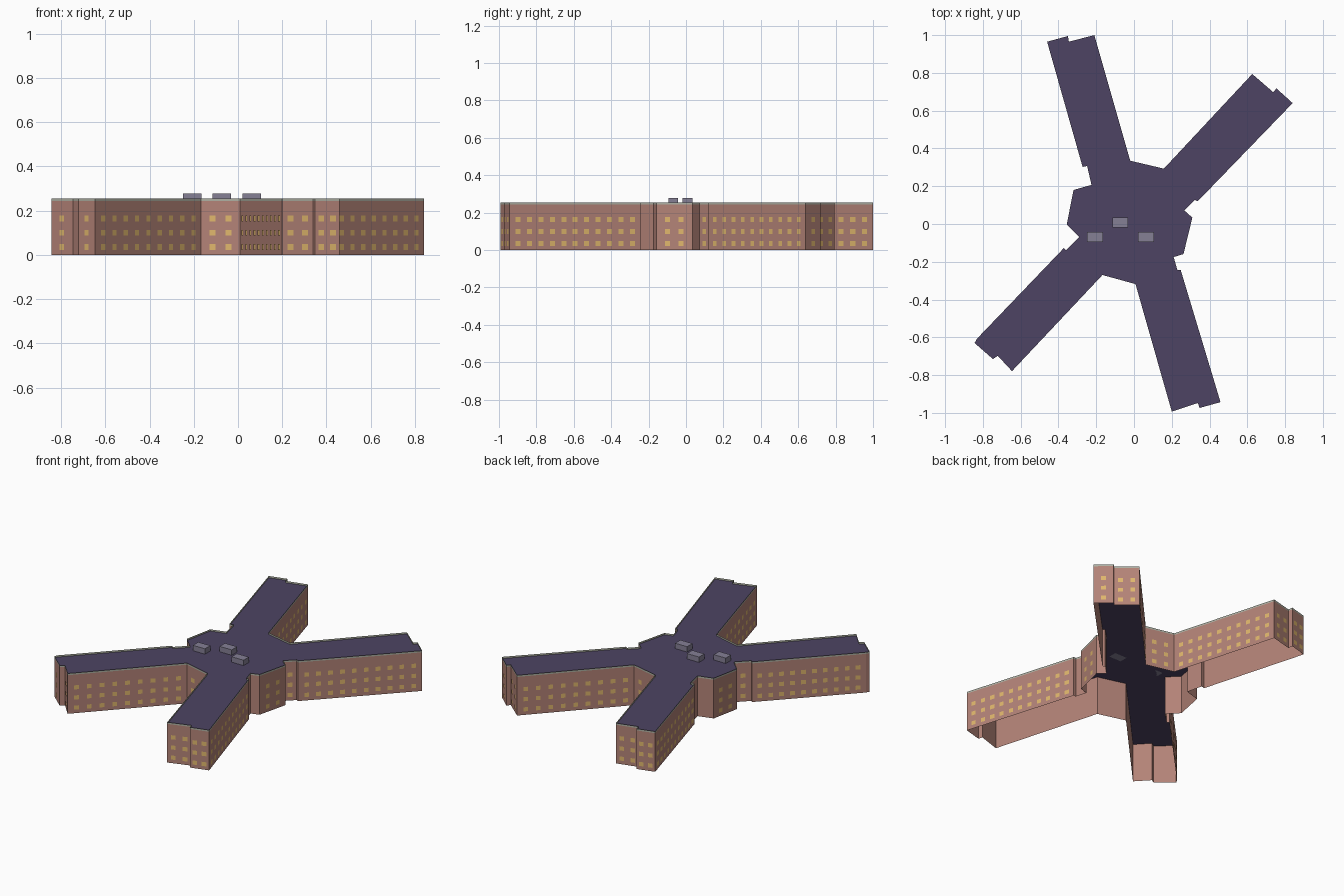
import bpy
from mathutils import Vector

cube = bpy.data.objects.get("Cube")
if cube:
    bpy.data.objects.remove(cube, do_unlink=True)

ROOF_Z, TOP_Z = 0.244, 0.255
FLOORS = (0.036, 0.1, 0.164)
WIN_W, WIN_H = 0.028, 0.026

# Clockwise outline: x, y, and window columns on the wall to the next corner
OUTLINE = [
    # back left wing end and inner side
    (-.46, .965, 2), (-.35, .995, 0), (-.345, .965, 2), (-.21, 1, 10),
    # back centre wall and back right wing
    (-.02, .335, 2), (.158, .293, 9), (.626, .794, 2), (.737, .698, 0),
    (.754, .718, 1), (.84, .64, 10), (.337, .12, 0), (.322, .127, 1),
    # right centre wall and front right wing
    (.266, .072, 0), (.309, .034, 2), (.262, -.159, 0), (.21, -.175, 0),
    (.23, -.245, 0), (.247, -.243, 11), (.458, -.943, 2), (.347, -.974, 0),
    (.338, -.948, 2), (.2, -.993, 10),
    # front centre wall and front left wing
    (.008, -.318, 2), (-.167, -.27, 9), (-.646, -.779, 1), (-.721, -.698, 0),
    (-.747, -.715, 1), (-.844, -.63, 0), (-.832, -.608, 10),
    (-.372, -.128, 0), (-.36, -.139, 1),
    # left centre wall
    (-.289, -.069, 0), (-.356, -.002, 2), (-.32, .18, 0), (-.225, .207, 0),
    (-.248, .307, 0), (-.272, .302, 11),
]


def material(name, rgb):
    mat = bpy.data.materials.new(name)
    mat.use_nodes = True
    mat.diffuse_color = (*rgb, 1)
    bsdf = next(n for n in mat.node_tree.nodes if n.type == 'BSDF_PRINCIPLED')
    bsdf.inputs["Base Color"].default_value = (*rgb, 1)
    bsdf.inputs["Roughness"].default_value = 0.8
    return mat


def mesh_object(name, verts, faces, mat):
    mesh = bpy.data.meshes.new(name)
    mesh.from_pydata(verts, [], faces)
    mesh.materials.append(mat)
    obj = bpy.data.objects.new(name, mesh)
    bpy.context.collection.objects.link(obj)
    return obj


def band(name, low, high, mat):
    """Open ring of wall faces following the outline."""
    n = len(OUTLINE)
    verts = [(x, y, z) for z in (low, high) for x, y, _ in OUTLINE]
    faces = [((i + 1) % n, i, n + i, n + (i + 1) % n) for i in range(n)]
    return mesh_object(name, verts, faces, mat)


brick = material("pink brick", (0.45, 0.225, 0.185))
roofing = material("dark purple roofing", (0.075, 0.057, 0.125))
glass = material("warm yellow windows", (0.74, 0.47, 0.15))
stone = material("pale stone trim", (0.42, 0.43, 0.36))
metal = material("grey roof units", (0.235, 0.215, 0.3))

# Walls, parapet trim and roof; the underside stays open
band("outer_walls", 0, ROOF_Z, brick)
band("parapet_trim", ROOF_Z, TOP_Z, stone)
mesh_object("flat_roof", [(x, y, ROOF_Z) for x, y, _ in reversed(OUTLINE)],
            [tuple(range(len(OUTLINE)))], roofing)

# Windows: thin plates in rows on the walls
verts, faces = [], []
for i, (x, y, columns) in enumerate(OUTLINE):
    start = Vector((x, y, 0))
    end = Vector((*OUTLINE[(i + 1) % len(OUTLINE)][:2], 0))
    along = (end - start).normalized()
    outward = Vector((-along.y, along.x, 0))
    pitch = min(0.96 * (end - start).length / max(columns, 1), 0.075)
    for c in range(columns):
        middle = (start + end) / 2 + along * pitch * (c - (columns - 1) / 2)
        for z in FLOORS:
            first = len(verts)
            for u, v in ((1, -1), (-1, -1), (-1, 1), (1, 1)):
                verts.append(middle + outward * 0.002 + along * u * WIN_W / 2
                             + Vector((0, 0, z + v * WIN_H / 2)))
            faces.append(tuple(range(first, first + 4)))
mesh_object("windows", verts, faces, glass)

# Rooftop equipment boxes
for label, x, y in (("left", 0.063, -0.068), ("middle", -0.073, 0.008),
                    ("right", -0.207, -0.068)):
    height = 0.278 - ROOF_Z
    bpy.ops.mesh.primitive_cube_add(size=1, location=(x, y, ROOF_Z + height / 2))
    box = bpy.context.object
    box.name = f"roof_unit_{label}"
    box.scale = (0.084, 0.053, height)
    box.data.materials.append(metal)
